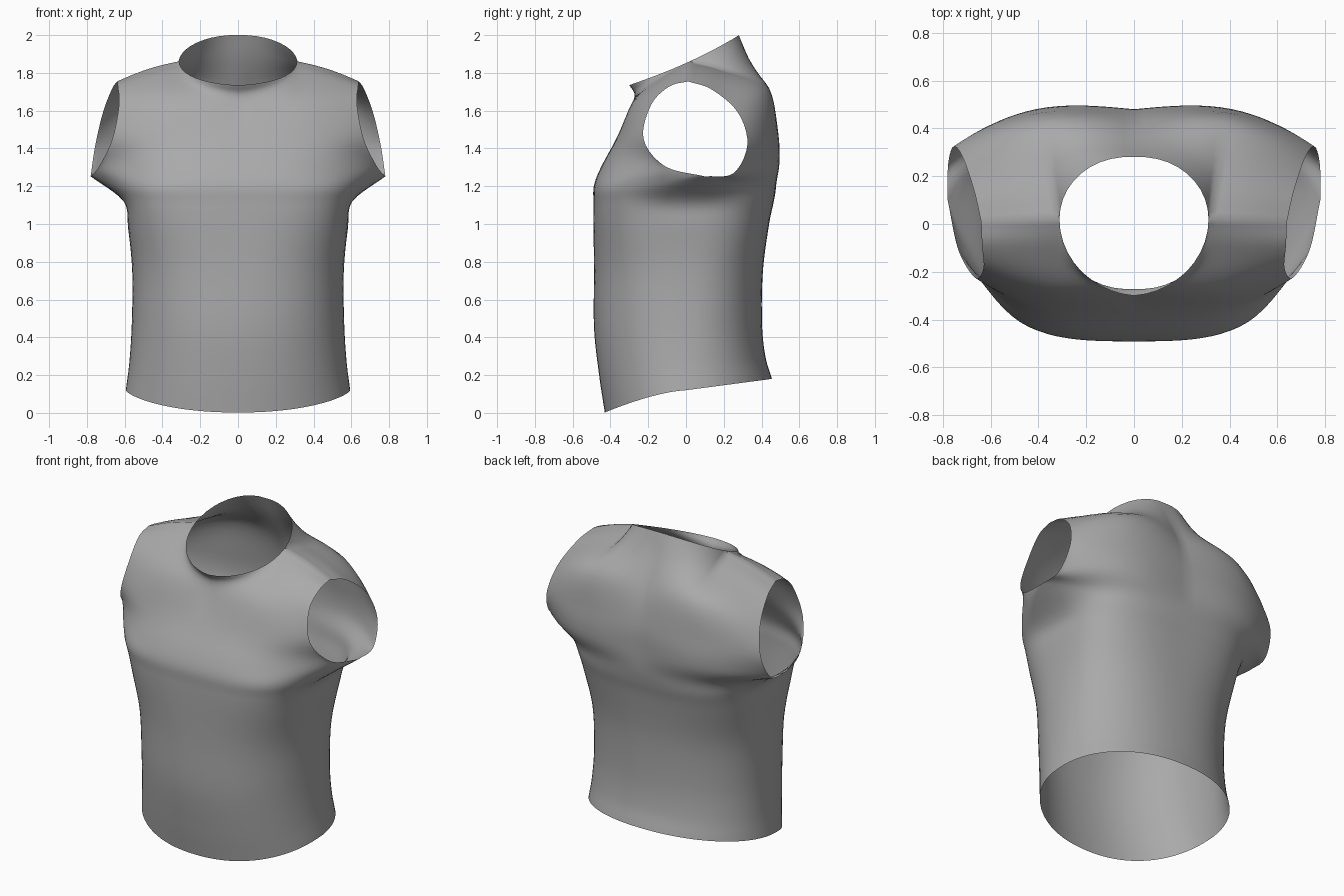
import bpy
import bmesh
from math import sin, cos, pi, radians
from mathutils import Vector

cube = bpy.data.objects.get("Cube")
if cube:
    bpy.data.objects.remove(cube, do_unlink=True)

COLS = 20      # columns from centre line to side seam
STEPS = 5      # rows between two control rows

# Torso rings: z front, z side, z back, half width, y front, y back, squareness
TORSO = [
    (0.002, 0.12, 0.18, 0.594, -0.43, 0.455, 2.15),
    (0.20, 0.27, 0.30, 0.575, -0.46, 0.42, 2.2),
    (0.45, 0.48, 0.48, 0.562, -0.487, 0.402, 2.25),
    (0.75, 0.75, 0.75, 0.56, -0.487, 0.407, 2.45),
    (1.00, 0.98, 1.00, 0.582, -0.49, 0.44, 2.95),
    (1.11, 1.12, 1.11, 0.606, -0.49, 0.463, 3.1),
]
# Ring at armpit height, flared out to the underarm point at the sides
ARMPIT = (1.20, 1.19, 1.20, 0.63, -0.488, 0.477, 3.1)
UNDERARM = Vector((0.78, 0.1, 1.252))
# Chest rows: centre (y, z), armhole edge (x, y, z), curve power, roundness, lift
FRONT = [
    ((-0.453, 1.295), (0.735, -0.11, 1.305), 3.2, 0.75, 0),
    ((-0.375, 1.44), (0.665, -0.225, 1.45), 3, 0.5, 0),
    ((-0.30, 1.59), (0.63, -0.185, 1.63), 2, 0.2, 0.05),
]
BACK = [
    ((0.48, 1.32), (0.778, 0.25, 1.268), 3.5, 0.75, 0),
    ((0.475, 1.48), (0.755, 0.325, 1.42), 3, 0.5, 0),
    ((0.43, 1.66), (0.715, 0.275, 1.59), 2.5, 0.2, 0.075),
]
SHOULDER = Vector((0.64, 0.01, 1.755))


def torso_point(row, u, back):
    zf, zs, zb, width, yf, yb, n = row
    s = sin(u * pi / 2)
    c = max(0, 1 - s ** n) ** (1 / n)
    z = zs + (zb - zs) * c if back else zs + (zf - zs) * c ** 1.5
    return Vector((width * s, (yb if back else yf) * c, z))


def armpit_point(u, back):
    flare = UNDERARM - torso_point(ARMPIT, 1, back)
    return torso_point(ARMPIT, u, back) + flare * u ** 7


def chest_point(row, u, back):
    (yc, zc), (xa, ya, za), power, roundness, lift = row
    s = u + (sin(u * pi / 2) - u) * roundness
    g = s ** power
    bulge = 0.022 * sin(pi * s) if back else 0
    return Vector((xa * s, yc + (ya - yc) * g + bulge,
                   zc + (za - zc) * g + lift * sin(pi * s)))


def neck_point(angle, back):
    # Tilted neckline that sags slightly at the sides
    y = (0.28 if back else -0.30) * cos(angle) + 0.02 * sin(angle)
    z = 1.735 + (y + 0.3) * 0.457 - 0.02 * sin(angle) ** 2
    return Vector((0.312 * sin(angle), y, z))


def top_point(u, back):
    # Neckline over the inner half, shoulder seam over the outer half
    if u <= 0.5:
        return neck_point(u * pi, back)
    f = u * 2 - 1
    p = neck_point(pi / 2, back).lerp(SHOULDER, f)
    p.z += 0.012 * sin(pi * f)
    return p


def collar_point(below, top, u, back):
    # Row under the neckline, tucked in at the centre and rounded at the armhole
    p = below.lerp(top, 0.62)
    tuck = max(0, 1 - 2 * u)
    p.y += (-0.008 if back else 0.028) * tuck + (0.025 if back else -0.025) * u
    p.z += 0.02 * u
    return p


def spline(points):
    """Smooth curve passing through all the points."""
    pts = [points[0] * 2 - points[1]] + points + [points[-1] * 2 - points[-2]]
    out = []
    for a, b, c, d in zip(pts, pts[1:], pts[2:], pts[3:]):
        for i in range(STEPS):
            t = i / STEPS
            out.append(0.5 * (2 * b + (c - a) * t + (2 * a - 5 * b + 4 * c - d) * t ** 2
                              + (3 * b - a - 3 * c + d) * t ** 3))
    return out + [points[-1]]


def column(u, back):
    pts = [torso_point(r, u, back) for r in TORSO]
    pts.append(armpit_point(u, back))
    pts += [chest_point(r, u, back) for r in (BACK if back else FRONT)]
    top = top_point(u, back)
    pts += [collar_point(pts[-1], top, u, back), top]
    if u < 1:
        return spline(pts)
    k = len(TORSO)      # the side seam turns into the armhole edge here
    return spline(pts[:k + 1])[:-1] + spline(pts[k:])


def add_panel(bm, back):
    grid = [[bm.verts.new(p) for p in column(j / COLS, back)] for j in range(COLS + 1)]
    for left, right in zip(grid, grid[1:]):
        for i in range(len(left) - 1):
            quad = [left[i], right[i], right[i + 1], left[i + 1]]
            bm.faces.new(quad[::-1] if back else quad)


# Fabric colour
fabric = bpy.data.materials.new("grey_fabric")
fabric.use_nodes = True
grey = (0.4, 0.4, 0.4, 1)
fabric.diffuse_color = grey
shader = fabric.node_tree.nodes["Principled BSDF"]
shader.inputs["Base Color"].default_value = grey
shader.inputs["Roughness"].default_value = 0.8

# Front and back panels joined at side and shoulder seams
bm = bmesh.new()
for back in (False, True):
    add_panel(bm, back)
bmesh.ops.remove_doubles(bm, verts=bm.verts, dist=0.0005)
mesh = bpy.data.meshes.new("sleeveless_shirt")
bm.to_mesh(mesh)
bm.free()
mesh.materials.append(fabric)
shirt = bpy.data.objects.new("sleeveless_shirt", mesh)
bpy.context.collection.objects.link(shirt)

# Other half
mirror = shirt.modifiers.new("mirror", 'MIRROR')
mirror.use_clip = True
mirror.merge_threshold = 0.0005

bpy.ops.object.select_all(action='DESELECT')
shirt.select_set(True)
bpy.context.view_layer.objects.active = shirt
bpy.ops.object.shade_smooth_by_angle(angle=radians(60))
